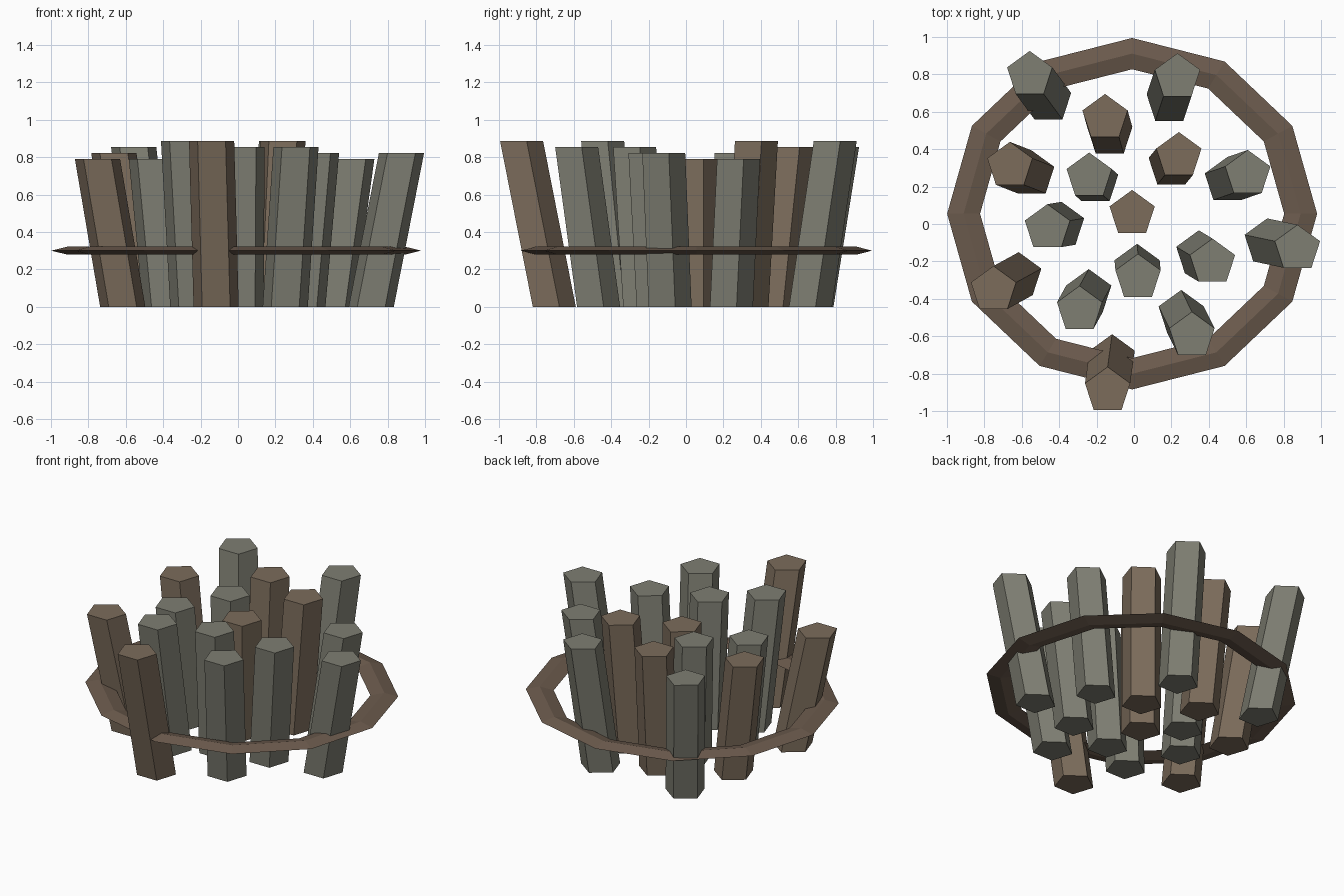
import bpy, bmesh, math

if "Cube" in bpy.data.objects:
    bpy.data.objects.remove(bpy.data.objects["Cube"])

CX, CY, SQUASH = -0.01, 0.055, 0.95
GOLDEN = math.radians(137.5)


def material(name, rgb):
    m = bpy.data.materials.new(name)
    m.diffuse_color = (*rgb, 1)
    m.use_nodes = True
    m.node_tree.nodes["Principled BSDF"].inputs["Base Color"].default_value = m.diffuse_color
    return m


STONE = material("grey_stone", (0.21, 0.21, 0.17))
EARTH = material("brown_stone", (0.20, 0.15, 0.105))
BAND = material("band_brown", (0.15, 0.105, 0.075))


def column(name, base, top, height, mat, r=0.127, sides=5):
    """Sheared prism with level ends."""
    bm = bmesh.new()
    rings = []
    for (x, y), z in ((base, 0), (top, height)):
        rings.append([bm.verts.new((x + r * math.cos(math.pi / 2 + math.tau * k / sides),
                                    y + r * math.sin(math.pi / 2 + math.tau * k / sides), z))
                      for k in range(sides)])
    lo, hi = rings
    bm.faces.new(lo[::-1])
    bm.faces.new(hi)
    for k in range(sides):
        n = (k + 1) % sides
        bm.faces.new((lo[k], lo[n], hi[n], hi[k]))
    me = bpy.data.meshes.new(name)
    bm.to_mesh(me)
    bm.free()
    me.materials.append(mat)
    bpy.context.collection.objects.link(bpy.data.objects.new(name, me))


def spiral(i, radius):
    a = GOLDEN * i
    return CX + radius * math.cos(a), CY + SQUASH * radius * math.sin(a)


# Columns: golden-angle spiral, leaning outward more towards the rim
for i in range(16):
    base = spiral(i, 0.225 + 0.0396 * i if i else 0)
    top = spiral(i, 0.262 + 0.0495 * i if i else 0)
    column(f"column_{i:02d}", base, top, 0.79 + 0.032 * (i % 4),
           STONE if i % 3 else EARTH)

# Flat diamond-section band around the cluster
bpy.ops.mesh.primitive_torus_add(major_segments=12, minor_segments=4,
                                 major_radius=0.901, minor_radius=0.088,
                                 location=(CX, CY, 0.3))
band = bpy.context.object
band.name = "binding_band"
band.scale = (1, SQUASH, 0.245)
band.data.materials.append(BAND)
